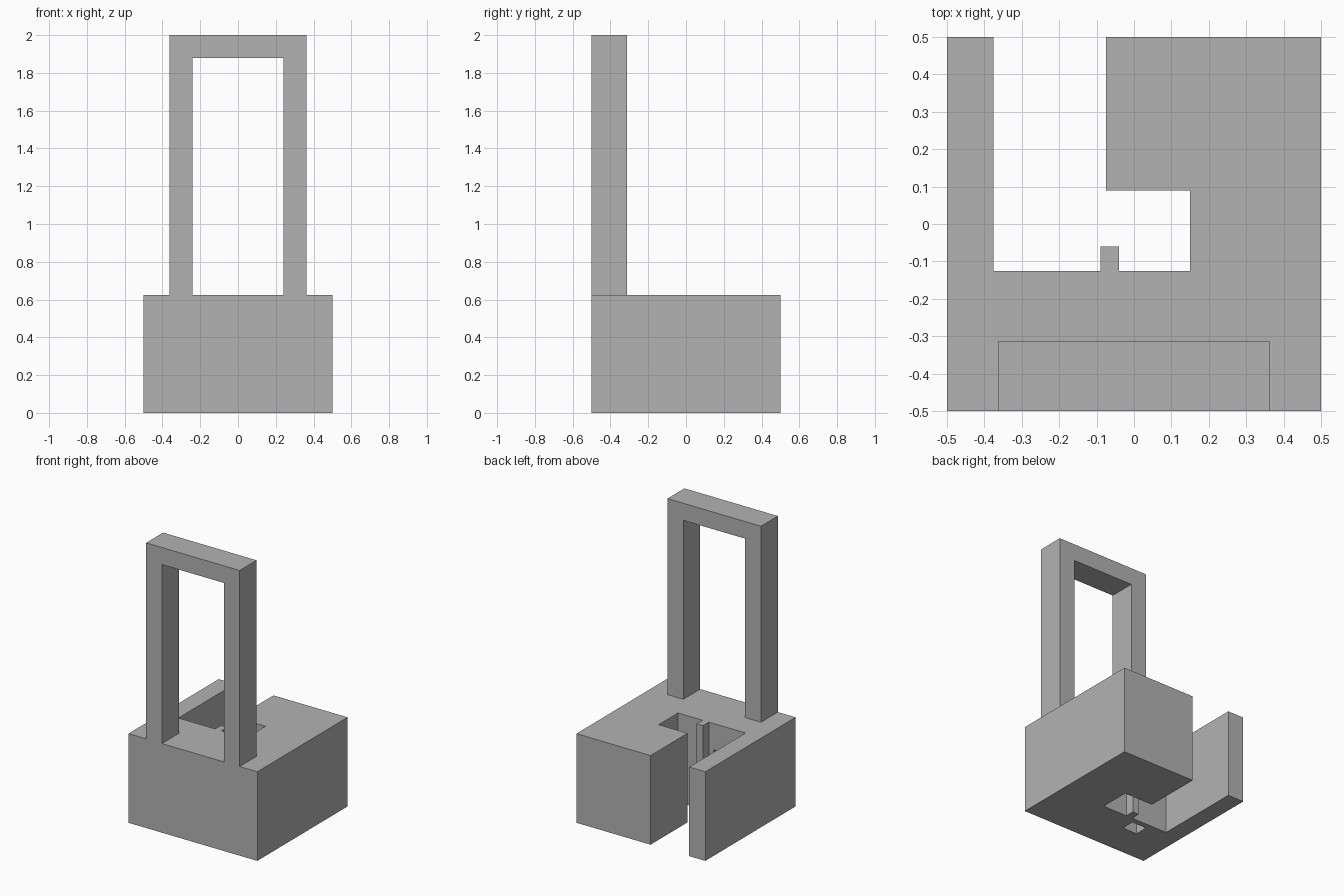
import bpy
import bmesh
from mathutils import Vector

cube = bpy.data.objects.get("Cube")
if cube:
    bpy.data.objects.remove(cube, do_unlink=True)

GREY = (0.45, 0.45, 0.45, 1.0)
grey = bpy.data.materials.new("plain grey")
grey.use_nodes = True
grey.diffuse_color = GREY
grey.node_tree.nodes["Principled BSDF"].inputs["Base Color"].default_value = GREY


def extrude_profile(name, profile, place, start, end):
    """Solid from a 2D outline; place(a, b, d) maps it to 3D at depth d."""
    bm = bmesh.new()
    face = bm.faces.new([bm.verts.new(place(a, b, start)) for a, b in profile])
    ext = bmesh.ops.extrude_face_region(bm, geom=[face])
    moved = [v for v in ext["geom"] if isinstance(v, bmesh.types.BMVert)]
    shift = Vector(place(0, 0, end)) - Vector(place(0, 0, start))
    bmesh.ops.translate(bm, verts=moved, vec=shift)
    bmesh.ops.recalc_face_normals(bm, faces=bm.faces)
    mesh = bpy.data.meshes.new(name)
    bm.to_mesh(mesh)
    bm.free()
    mesh.materials.append(grey)
    obj = bpy.data.objects.new(name, mesh)
    bpy.context.collection.objects.link(obj)
    return obj


BASE_TOP = 0.625
SLOT_FRONT = -0.125

# Base block: open slot from the back, with a side step and a small rib
footprint = [
    (-0.5, -0.5), (0.5, -0.5), (0.5, 0.5), (-0.075, 0.5),
    (-0.075, 0.09), (0.15, 0.09), (0.15, SLOT_FRONT),
    (-0.04, SLOT_FRONT), (-0.04, -0.06), (-0.09, -0.06), (-0.09, SLOT_FRONT),
    (-0.375, SLOT_FRONT), (-0.375, 0.5), (-0.5, 0.5),
]
base = extrude_profile("base_block", footprint, lambda x, y, z: (x, y, z), 0, BASE_TOP)

# Pocket in the slot wall that turns down and opens through the underside
pocket = [(-0.1, 0.44), (-0.26, 0.44), (-0.26, -0.05),
          (-0.165, -0.05), (-0.165, 0.18), (-0.1, 0.18)]
cutter = extrude_profile("pocket_cutter", pocket, lambda y, z, x: (x, y, z), -0.24, -0.125)
cutter.hide_render = True
cut = base.modifiers.new("pocket", "BOOLEAN")
cut.operation = "DIFFERENCE"
cut.solver = "EXACT"
cut.object = cutter
bpy.context.view_layer.objects.active = base
bpy.ops.object.modifier_apply(modifier=cut.name)
bpy.data.objects.remove(cutter, do_unlink=True)

# Upright rectangular frame along the front edge
half = [(0.3625, BASE_TOP), (0.3625, 2.0)]
inner = [(0.24, 1.88), (0.24, BASE_TOP)]
arch = half + [(-x, z) for x, z in reversed(half)]
arch += [(-x, z) for x, z in reversed(inner)] + inner
extrude_profile("upright_frame", arch, lambda x, z, y: (x, y, z), -0.5, -0.3125)
